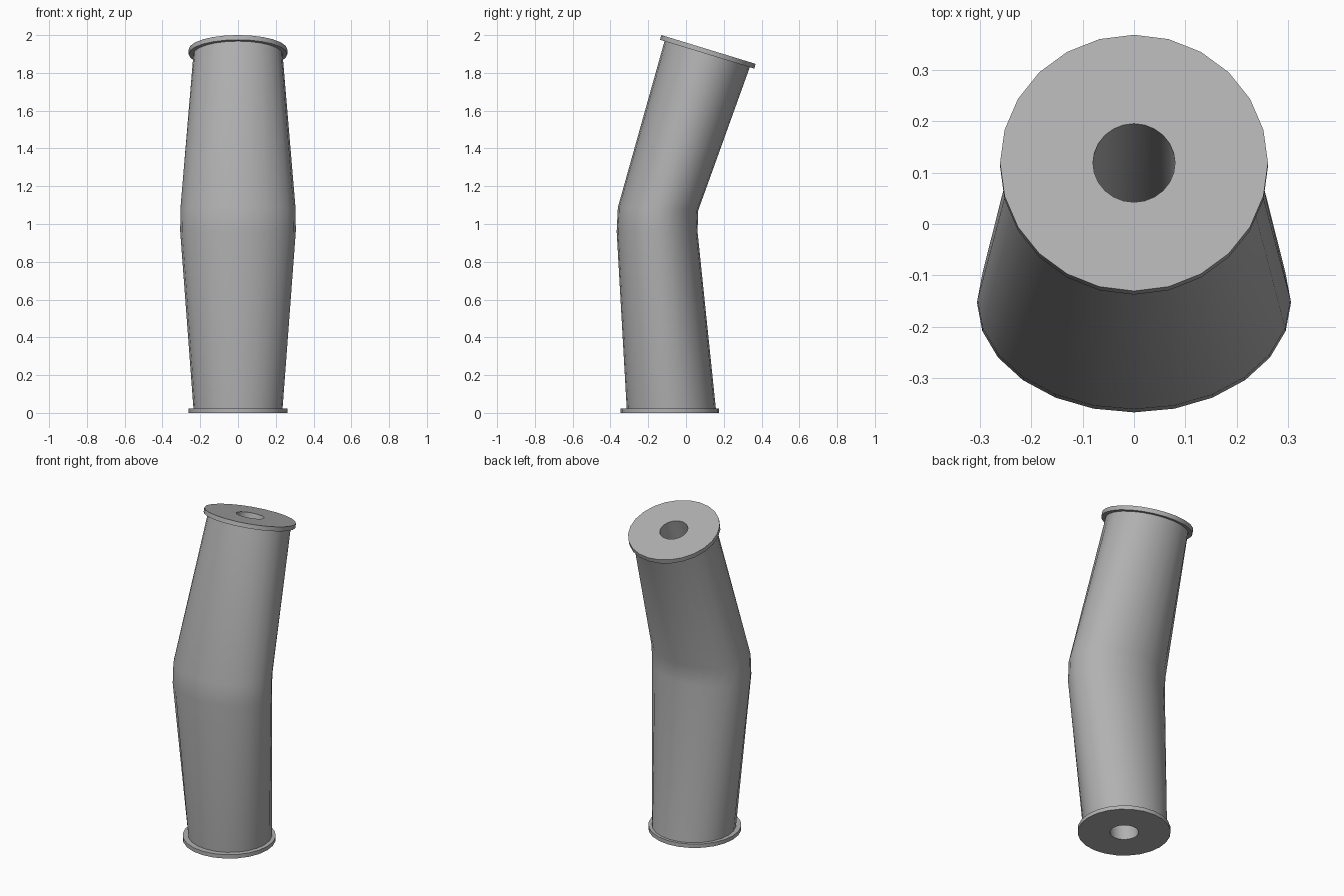
import bpy, bmesh, math

if "Cube" in bpy.data.objects:
    bpy.data.objects.remove(bpy.data.objects["Cube"])

SIDES = 24

# Stations along the bent axis: centre y, centre z, tilt in degrees
BASE, BASE_TOP = (-0.086, 0.0, 0), (-0.086, 0.024, 0)
FOOT = (-0.078, 0.024, 0)
BEND_LOW, BEND_HIGH = (-0.153, 0.96, 0), (-0.148, 1.08, 2)
TOP_UNDER, TOP = (0.112, 1.899, 17), (0.119, 1.924, 17)

FLANGE_R, BODY_R, BORE_R = 0.261, 0.236, 0.08

# Dark grey finish
grey = bpy.data.materials.new("dark_grey")
grey.diffuse_color = (0.44, 0.44, 0.44, 1)
grey.use_nodes = True
grey.node_tree.nodes["Principled BSDF"].inputs["Base Color"].default_value = grey.diffuse_color


def ring(bm, station, rx, ry=None):
    """Ellipse of vertices, tilted about x so that its axis leans to +y."""
    cy, cz, tilt = station
    ry = ry or rx
    t = math.radians(tilt)
    verts = []
    for i in range(SIDES):
        a = 2 * math.pi * i / SIDES
        v = ry * math.sin(a)
        verts.append(bm.verts.new((rx * math.cos(a),
                                   cy + v * math.cos(t),
                                   cz - v * math.sin(t))))
    return verts


def closed_loft(name, sections):
    """Skin the rings one after another and join the last to the first."""
    bm = bmesh.new()
    rings = [ring(bm, *s) for s in sections]
    for k, a in enumerate(rings):
        b = rings[(k + 1) % len(rings)]
        for i in range(SIDES):
            j = (i + 1) % SIDES
            bm.faces.new((a[i], a[j], b[j], b[i]))
    bmesh.ops.recalc_face_normals(bm, faces=bm.faces)
    mesh = bpy.data.meshes.new(name)
    bm.to_mesh(mesh)
    bm.free()
    mesh.materials.append(grey)
    obj = bpy.data.objects.new(name, mesh)
    bpy.context.collection.objects.link(obj)
    bpy.context.view_layer.objects.active = obj
    obj.select_set(True)
    bpy.ops.object.shade_smooth_by_angle(angle=math.radians(35))
    obj.select_set(False)
    return obj


closed_loft("bent_sleeve", [
    # bottom flange
    (BASE, FLANGE_R), (BASE_TOP, FLANGE_R),
    # outer sleeve, wide and flattened at the bend
    (FOOT, BODY_R), (BEND_LOW, 0.306, 0.214),
    (BEND_HIGH, 0.305, 0.213), (TOP_UNDER, BODY_R),
    # top flange
    (TOP_UNDER, FLANGE_R), (TOP, FLANGE_R),
    # bore back down through the middle
    (TOP, BORE_R), (BEND_HIGH, BORE_R), (BEND_LOW, BORE_R), (BASE, BORE_R),
])
